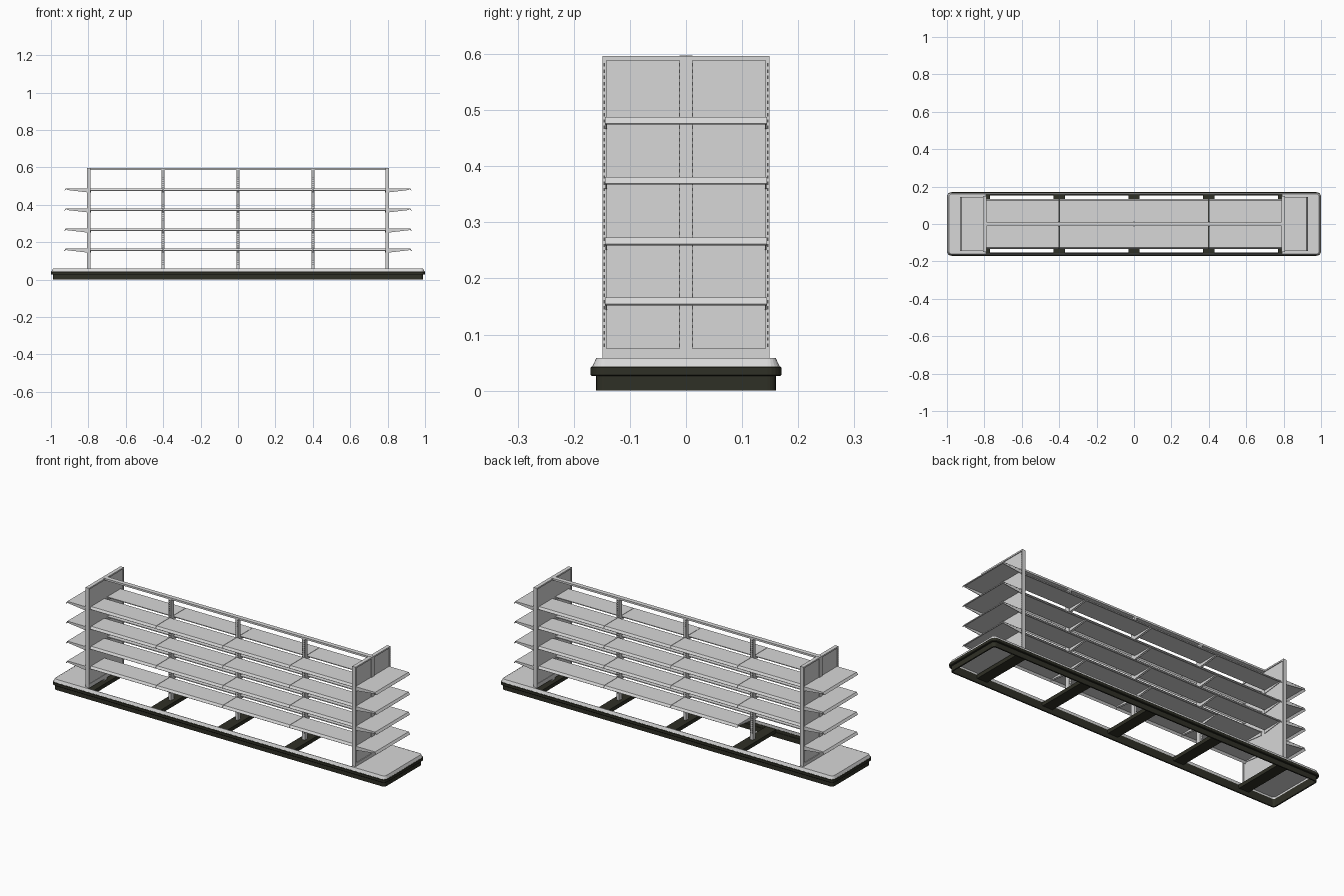
import bpy, bmesh, math

if "Cube" in bpy.data.objects:
    bpy.data.objects.remove(bpy.data.objects["Cube"])

def material(name, rgb):
    m = bpy.data.materials.new(name)
    m.diffuse_color = (*rgb, 1)
    m.use_nodes = True
    m.node_tree.nodes["Principled BSDF"].inputs["Base Color"].default_value = m.diffuse_color
    return m

GREY = material("light_grey_metal", (0.68, 0.68, 0.68))
DARK = material("dark_olive_plastic", (0.028, 0.029, 0.019))
SLOT = material("slot_shadow_grey", (0.09, 0.09, 0.09))

def finish(name, bm, mat):
    bmesh.ops.recalc_face_normals(bm, faces=bm.faces)
    me = bpy.data.meshes.new(name)
    bm.to_mesh(me)
    bm.free()
    me.materials.append(mat)
    ob = bpy.data.objects.new(name, me)
    bpy.context.collection.objects.link(ob)
    return ob

def add_box(bm, x0, x1, y0, y1, z0, z1):
    v = [bm.verts.new((x, y, z)) for z in (z0, z1)
         for x, y in ((x0, y0), (x1, y0), (x1, y1), (x0, y1))]
    for f in ((3, 2, 1, 0), (4, 5, 6, 7), (0, 1, 5, 4), (1, 2, 6, 5), (2, 3, 7, 6), (3, 0, 4, 7)):
        bm.faces.new([v[i] for i in f])

def boxes(name, mat, items):
    bm = bmesh.new()
    for it in items:
        add_box(bm, *it)
    return finish(name, bm, mat)

def prism(bm, pts, a, b, place):
    """Extrude a 2D profile from a to b; place(u, z, t) gives the 3D point."""
    r0 = [bm.verts.new(place(u, z, a)) for u, z in pts]
    r1 = [bm.verts.new(place(u, z, b)) for u, z in pts]
    n = len(pts)
    for i in range(n):
        j = (i + 1) % n
        bm.faces.new((r0[i], r0[j], r1[j], r1[i]))
    bm.faces.new(r0[::-1])
    bm.faces.new(r1)

R, HX, HY = 0.025, 1.0, 0.17

def outline(off, steps=5):
    """Rounded rectangle of the base, offset inwards by off."""
    pts = []
    for k, (sx, sy) in enumerate(((1, 1), (-1, 1), (-1, -1), (1, -1))):
        for s in range(steps + 1):
            a = math.pi / 2 * (k + s / steps)
            pts.append((sx * (HX - R) + (R - off) * math.cos(a),
                        sy * (HY - R) + (R - off) * math.sin(a)))
    return pts

def ring(name, mat, profile):
    bm = bmesh.new()
    loops = [[bm.verts.new((x, y, z)) for x, y in outline(o)] for o, z in profile]
    n = len(loops[0])
    for a, b in zip(loops, loops[1:] + loops[:1]):
        for i in range(n):
            j = (i + 1) % n
            bm.faces.new((a[i], a[j], b[j], b[i]))
    return finish(name, bm, mat)

# Base: recessed plinth, bumper and sloped trim, all running round the outline
ring("base_plinth", DARK, [(0.010, 0), (0.010, 0.027), (0.017, 0.027), (0.017, 0)])
ring("base_bumper", DARK, [(0.002, 0.026), (0, 0.028), (0, 0.041), (0.002, 0.043),
                           (0.014, 0.043), (0.014, 0.026)])
ring("base_trim", GREY, [(0.003, 0.043), (0.010, 0.058), (0.013, 0.058), (0.013, 0.043)])

# Dark cross bars under the uprights
POSTS = [-0.8, -0.4, 0, 0.4, 0.8]
boxes("base_cross_bars", DARK,
      [(x - 0.03, x + 0.03, -0.157, 0.157, 0.022, 0.042) for x in POSTS])

# End decks
for s, side in ((-1, "left"), (1, "right")):
    bm = bmesh.new()
    pts = [(s * x, y) for x, y in outline(0.0105) if x > 0.5]
    pts = sorted(pts, key=lambda p: math.atan2(p[1], abs(p[0]) - 0.9))
    pts = [(s * 0.79, -0.1595)] + pts + [(s * 0.79, 0.1595)]
    prism(bm, pts, 0.053, 0.0575, lambda u, v, t: (u, v, t))
    finish(side + "_end_deck", bm, GREY)

# Uprights and top rail
boxes("uprights", GREY,
      [(x - 0.008, x + 0.008, -0.012, 0.012, 0.04, 0.592) for x in POSTS])
boxes("top_rail", GREY, [(-0.8, 0.8, -0.012, 0.012, 0.587, 0.597)])

# Slotted strips on uprights
ZS = [0.078 + 0.0111 * i for i in range(46)]
boxes("upright_slots", SLOT,
      [(x + dx - 0.001, x + dx + 0.001, min(s * 0.0115, s * 0.0124), max(s * 0.0115, s * 0.0124), z, z + 0.006)
       for x in POSTS for dx in (-0.004, 0.004) for s in (-1, 1) for z in ZS])

# End panels with cap, kick strip, edge posts and slots
for s, side in ((-1, "left"), (1, "right")):
    def sx(a, b):
        return min(s * a, s * b), max(s * a, s * b)
    boxes(side + "_end_panel", GREY, [
        (*sx(0.792, 0.804), -0.143, 0.143, 0.057, 0.59),
        (*sx(0.788, 0.808), -0.149, -0.142, 0.057, 0.59),
        (*sx(0.788, 0.808), 0.142, 0.149, 0.057, 0.59),
        (*sx(0.788, 0.808), -0.149, 0.149, 0.588, 0.596),
        (*sx(0.790, 0.808), -0.142, 0.142, 0.057, 0.075)])
    boxes(side + "_end_slots", SLOT,
          [(*sx(0.8075, 0.8085), y - 0.0015, y + 0.0015, z, z + 0.006)
           for y in (-0.1455, 0.1455) for z in ZS])

# Shelves: thin sheet with a sloping front lip; brackets taper outwards
LEVELS = [0.166, 0.273, 0.381, 0.488]

def shelf_profile(d, z):
    return [(0, z), (d - 0.008, z), (d, z - 0.012), (d - 0.002, z - 0.014),
            (d - 0.011, z - 0.004), (0, z - 0.004)]

def bracket_profile(d, z):
    return [(0, z - 0.003), (d - 0.012, z - 0.003), (d - 0.014, z - 0.009), (0, z - 0.022)]

for s, side in ((-1, "front"), (1, "back")):
    place = lambda u, z, t: (t, s * (0.012 + u), z)
    shelves, brackets = bmesh.new(), bmesh.new()
    for li, z in enumerate(LEVELS):
        for i in range(4):
            # lowest back shelf of the first bay is left out
            if s == 1 and li == 0 and i == 0:
                continue
            x0, x1 = POSTS[i] + 0.001, POSTS[i + 1] - 0.001
            if i == 0:
                x0 += 0.008
            if i == 3:
                x1 -= 0.008
            prism(shelves, shelf_profile(0.122, z), x0, x1, place)
            for xb in (POSTS[i] + (0.012 if i == 0 else 0.004), POSTS[i + 1] - (0.012 if i == 3 else 0.004)):
                prism(brackets, bracket_profile(0.122, z), xb - 0.0015, xb + 0.0015, place)
    finish(side + "_shelves", shelves, GREY)
    finish(side + "_shelf_brackets", brackets, GREY)

for s, side in ((-1, "left"), (1, "right")):
    place = lambda u, z, t: (s * (0.804 + u), t, z)
    shelves, brackets = bmesh.new(), bmesh.new()
    for z in LEVELS:
        prism(shelves, shelf_profile(0.125, z), -0.144, 0.144, place)
        for y in (-0.142, 0.142):
            prism(brackets, bracket_profile(0.125, z), y - 0.0015, y + 0.0015, place)
    finish(side + "_end_shelves", shelves, GREY)
    finish(side + "_end_brackets", brackets, GREY)
